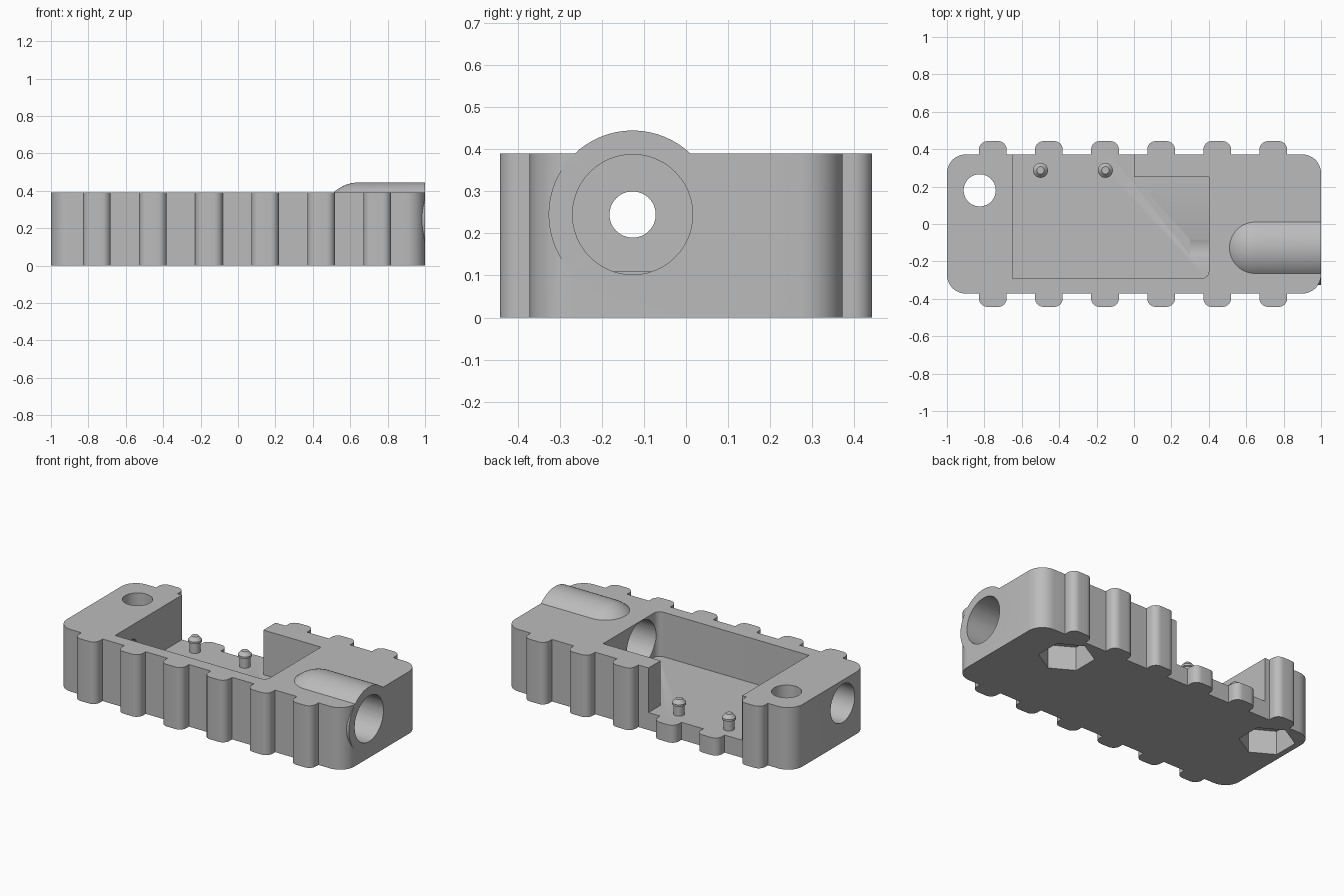
import bpy, bmesh
from math import pi, sin, cos, tan, radians
from mathutils import Vector, Matrix

old = bpy.data.objects.get("Cube")
if old:
    bpy.data.objects.remove(old, do_unlink=True)

grey = bpy.data.materials.new("plain grey")
grey.use_nodes = True
tone = (0.5, 0.5, 0.5, 1)
grey.diffuse_color = tone
grey.node_tree.nodes["Principled BSDF"].inputs["Base Color"].default_value = tone

HEIGHT = 0.39
FLOOR = 0.11
AXIS_Y, AXIS_Z = -0.127, 0.245


def to_object(name, bm):
    bmesh.ops.recalc_face_normals(bm, faces=bm.faces)
    mesh = bpy.data.meshes.new(name)
    bm.to_mesh(mesh)
    bm.free()
    mesh.materials.append(grey)
    obj = bpy.data.objects.new(name, mesh)
    bpy.context.collection.objects.link(obj)
    return obj


def rounded(corners, steps=8):
    """Outline from (x, y, radius) corners, rounding where radius > 0."""
    points = []
    for i, (x, y, r) in enumerate(corners):
        p = Vector((x, y))
        if not r:
            points.append(p)
            continue
        a = (Vector(corners[i - 1][:2]) - p).normalized()
        b = (Vector(corners[(i + 1) % len(corners)][:2]) - p).normalized()
        centre = p + (a + b) * r
        for k in range(steps + 1):
            t = k / steps * pi / 2
            points.append(centre - b * r * cos(t) - a * r * sin(t))
    return points


def prism(name, outline, z0, z1):
    bm = bmesh.new()
    face = bm.faces.new([bm.verts.new((p[0], p[1], z0)) for p in outline])
    top = bmesh.ops.extrude_face_region(bm, geom=[face])["geom"]
    verts = [v for v in top if isinstance(v, bmesh.types.BMVert)]
    bmesh.ops.translate(bm, verts=verts, vec=(0, 0, z1 - z0))
    return to_object(name, bm)


def lathe(name, profile, matrix, sides=48):
    """Closed solid of revolution from (radius, height) points."""
    bm = bmesh.new()
    verts = [bm.verts.new((r, 0, z)) for r, z in profile]
    edges = [bm.edges.new(pair) for pair in zip(verts, verts[1:])]
    bmesh.ops.spin(bm, geom=verts + edges, cent=(0, 0, 0), axis=(0, 0, 1),
                   angle=2 * pi, steps=sides, use_merge=True)
    bmesh.ops.remove_doubles(bm, verts=bm.verts, dist=1e-5)
    bm.transform(matrix)
    return to_object(name, bm)


def along_x(x0):
    return Matrix.Translation((x0, AXIS_Y, AXIS_Z)) @ Matrix.Rotation(pi / 2, 4, 'Y')


def bore(name, x0, x1, r):
    length = x1 - x0
    return lathe(name, [(0, 0), (r, 0), (r, length), (0, length)], along_x(x0))


def combine(target, tool, operation):
    mod = target.modifiers.new(operation, 'BOOLEAN')
    mod.operation = operation
    mod.solver = 'EXACT'
    mod.object = tool
    bpy.context.view_layer.objects.active = target
    bpy.ops.object.modifier_apply(modifier=mod.name)
    bpy.data.objects.remove(tool, do_unlink=True)


# Ribbed block: one outline, the front half mirrored by rotation-free reuse
SIDE, TIP, HALF = 0.372, 0.443, 0.074
ribs = [-0.755 + 0.3 * i for i in range(6)]
front = [(-1, -SIDE, 0.1)]
for x in ribs:
    front += [(x - HALF, -SIDE, 0), (x - HALF, -TIP, 0.045),
              (x + HALF, -TIP, 0.045), (x + HALF, -SIDE, 0)]
front.append((1, -SIDE, 0.1))
back = [(x, -y, r) for x, y, r in reversed(front)]
block = prism("ribbed_block", rounded(front + back), 0, HEIGHT)

# Round-ended barrel housing
R, BALL = 0.2, 0.648
dome = [(R * sin(radians(a)), R - R * cos(radians(a))) for a in range(0, 91, 6)]
combine(block, lathe("barrel", dome + [(R, 1 - BALL + R), (0, 1 - BALL + R)],
                     along_x(BALL - R), 64), 'UNION')

# Pocket, open through the back wall on one side
pocket = rounded([(-0.65, -0.292, 0), (0.4, -0.292, 0.04), (0.4, 0.252, 0),
                  (0, 0.252, 0), (0, 0.6, 0), (-0.65, 0.6, 0)])
combine(block, prism("pocket_cutter", pocket, FLOOR, 0.7), 'DIFFERENCE')

# Bores along the barrel axis
for name, x0, x1, r in (("barrel_bore", 0.3, 1.1, 0.143),
                        ("end_counterbore", -1.1, -0.78, 0.12),
                        ("end_hole", -0.9, -0.6, 0.055)):
    combine(block, bore(name, x0, x1, r), 'DIFFERENCE')

# Vertical screw holes with hexagonal nut recesses underneath
for x in (-0.825, 0.647):
    place = Matrix.Translation((x, 0.18, -0.1))
    for r, top, sides in ((0.086, 0.8, 40), (0.16, 0.25, 6)):
        turn = Matrix.Rotation(pi / 2, 4, 'Z')
        combine(block, lathe("screw_cutter", [(0, 0), (r, 0), (r, top), (0, top)],
                             place @ turn, sides), 'DIFFERENCE')

# Capped pegs on the pocket floor
peg = [(0, -0.02), (0.032, -0.02), (0.032, 0.06), (0.04, 0.063),
       (0.04, 0.075), (0.02, 0.098), (0, 0.098)]
parts = [block]
for name, x in (("right_peg", -0.5), ("left_peg", -0.153)):
    parts.append(lathe(name, peg, Matrix.Translation((x, 0.287, FLOOR)), 24))

for obj in parts:
    bpy.ops.object.select_all(action='DESELECT')
    obj.select_set(True)
    bpy.context.view_layer.objects.active = obj
    bpy.ops.object.shade_smooth_by_angle(angle=radians(30))
